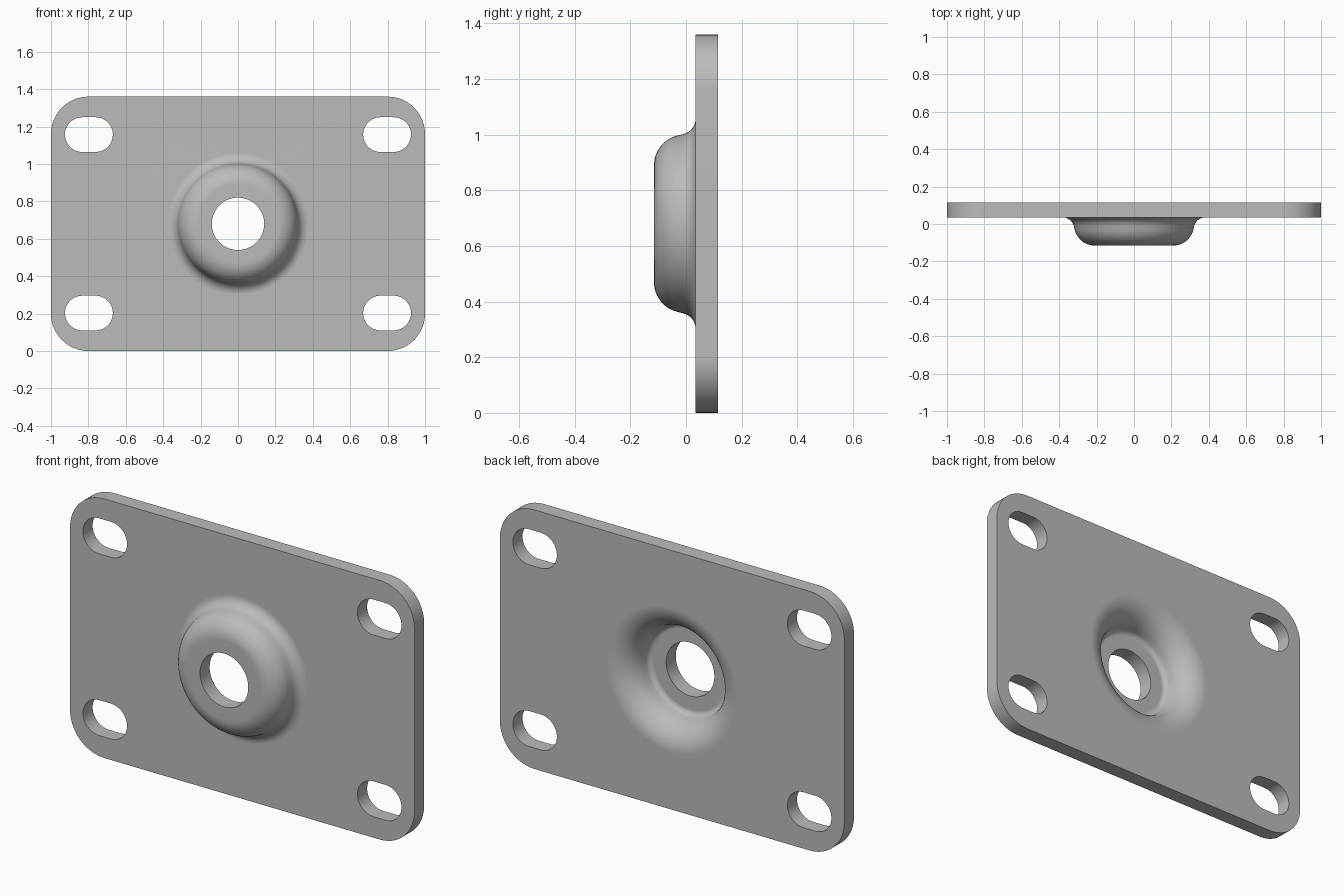
import bpy, bmesh
from math import sin, cos, pi, radians
from mathutils import Vector

cube = bpy.data.objects.get("Cube")
if cube:
    bpy.data.objects.remove(cube)

FRONT, BACK, MID_Z = 0.035, 0.115, 0.68
THICK = BACK - FRONT
SEGMENTS = 72

steel = bpy.data.materials.new("plain grey steel")
steel.use_nodes = True
steel.diffuse_color = (0.5, 0.5, 0.5, 1)
steel.node_tree.nodes["Principled BSDF"].inputs["Base Color"].default_value = (0.5, 0.5, 0.5, 1)

bm = bmesh.new()


def loop_edges(verts):
    """Closed ring of edges through the vertices."""
    pairs = zip(verts, verts[1:] + verts[:1])
    return [bm.edges.get(p) or bm.edges.new(p) for p in pairs]


def bridge(a, b):
    """Quad strip between two rings of equal length."""
    for i in range(len(a)):
        j = (i + 1) % len(a)
        bm.faces.new((a[i], a[j], b[j], b[i]))


def outline(centres, radius, steps):
    """Rounded outline: equal arcs swept about each centre in turn."""
    sweep = 2 * pi / len(centres)
    points = []
    for i, (cx, cz) in enumerate(centres):
        for k in range(steps + 1):
            t = -pi / 2 + sweep * (i + k / steps)
            points.append((cx + radius * cos(t), cz + radius * sin(t)))
    return points


def ring(points, y):
    return [bm.verts.new((x, y, MID_Z + z)) for x, z in points]


def dish_profile(offset):
    """Pressed dish section (radius, y), offset through the sheet."""
    flat, bend, fillet, slope = 0.21, 0.11, 0.06, radians(75)
    nose = -BACK
    rim = 0.38
    steps = 12
    inner, outer = bend - offset, fillet + offset
    section = []
    for k in range(steps + 1):
        t = slope * k / steps
        section.append((flat + inner * sin(t), nose + bend - inner * cos(t)))
    for k in range(steps + 1):
        t = slope * (1 - k / steps)
        section.append((rim - outer * sin(t), FRONT - fillet + outer * cos(t)))
    return section


# Plate edge and four slots, as matching front and back rings
shapes = [outline([(0.8, -0.48), (0.8, 0.48), (-0.8, 0.48), (-0.8, -0.48)], 0.2, 12)]
for sx in (-1, 1):
    for sz in (-1, 1):
        x, z = sx * 0.797, sz * 0.477
        shapes.append(outline([(x + 0.035, z), (x - 0.035, z)], 0.093, 18))

front_edges, back_edges = [], []
for shape in shapes:
    front, back = ring(shape, FRONT), ring(shape, BACK)
    bridge(front, back)
    front_edges += loop_edges(front)
    back_edges += loop_edges(back)

# Dish: rim to hole along the front, through the hole, back out to the rim
section = dish_profile(0)[::-1] + [(0.14, -BACK), (0.14, -BACK + THICK)] + dish_profile(THICK)
angles = [2 * pi * i / SEGMENTS for i in range(SEGMENTS)]
rings = [ring([(r * cos(t), r * sin(t)) for t in angles], y) for r, y in section]
for a, b in zip(rings, rings[1:]):
    bridge(a, b)
front_edges += loop_edges(rings[0])
back_edges += loop_edges(rings[-1])

# Flat front and back sheets around the holes
for edges, side in ((front_edges, -1), (back_edges, 1)):
    bmesh.ops.triangle_fill(bm, edges=edges, use_beauty=True, normal=Vector((0, side, 0)))
bmesh.ops.recalc_face_normals(bm, faces=bm.faces)

mesh = bpy.data.meshes.new("mounting_plate")
bm.to_mesh(mesh)
bm.free()
mesh.materials.append(steel)
plate = bpy.data.objects.new("mounting_plate", mesh)
bpy.context.collection.objects.link(plate)

# Smooth curves, crisp edges, flat sheets
bpy.ops.object.select_all(action="DESELECT")
plate.select_set(True)
bpy.context.view_layer.objects.active = plate
bpy.ops.object.shade_smooth_by_angle(angle=radians(30))
weighted = plate.modifiers.new("flat_sheets", "WEIGHTED_NORMAL")
weighted.keep_sharp = True
